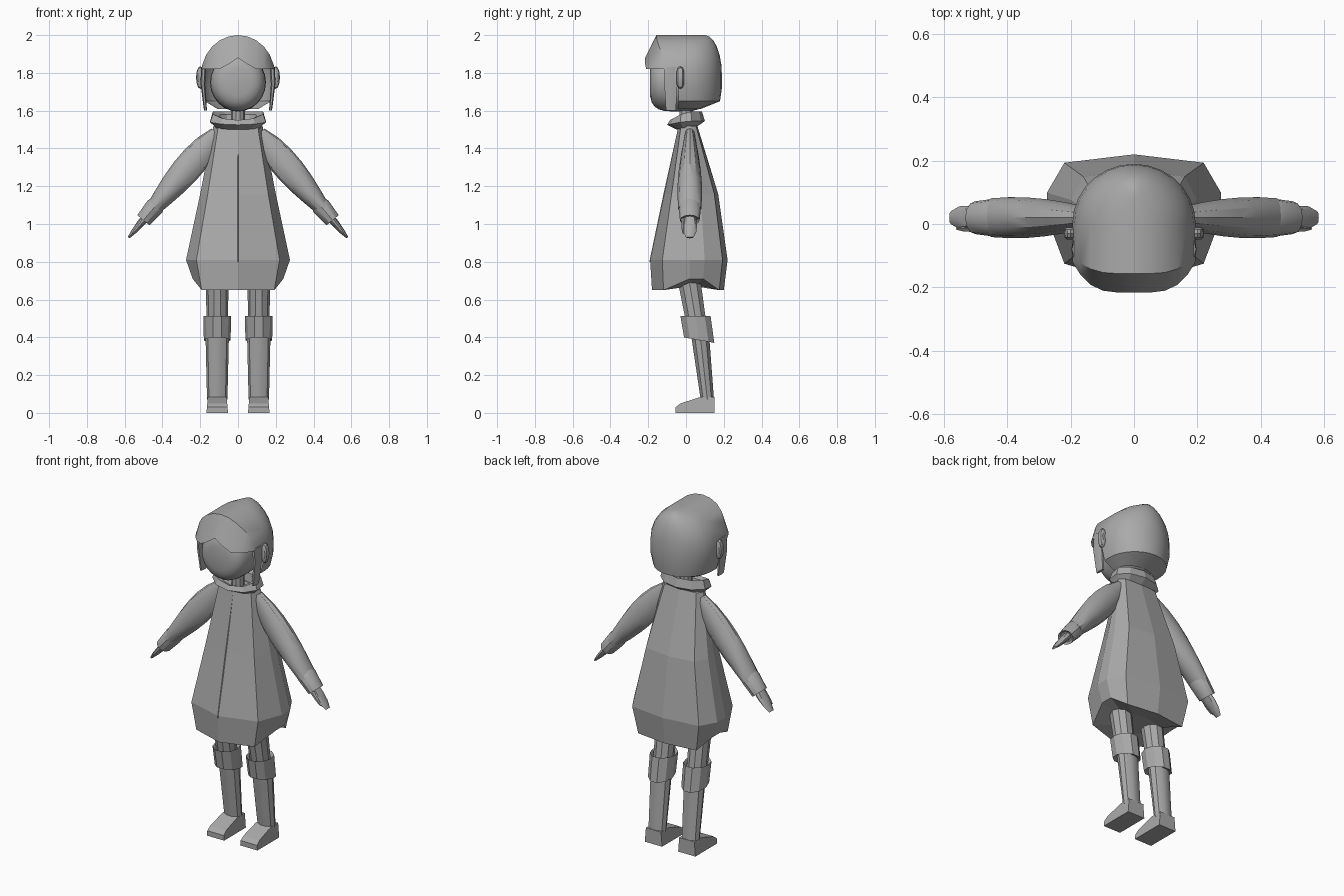
import bpy
import bmesh
from math import cos, sin, pi, radians, copysign
from mathutils import Vector

if "Cube" in bpy.data.objects:
    bpy.data.objects.remove(bpy.data.objects["Cube"], do_unlink=True)

GREY = (0.4, 0.4, 0.4, 1)
material = bpy.data.materials.new("plain grey")
material.use_nodes = True
material.diffuse_color = GREY
material.node_tree.nodes["Principled BSDF"].inputs["Base Color"].default_value = GREY


def loft(name, rings, side=1, closed=True, caps=True, smooth=True):
    """Skin a list of equal-length point rings; side=-1 mirrors in x."""
    bm = bmesh.new()
    rows = [[bm.verts.new((x * side, y, z)) for x, y, z in points] for points in rings]
    count = len(rows[0])
    for lower, upper in zip(rows, rows[1:]):
        for here in range(count if closed else count - 1):
            following = (here + 1) % count
            bm.faces.new((lower[here], lower[following], upper[following], upper[here]))
    if caps:
        bm.faces.new(rows[0])
        bm.faces.new(rows[-1])
    bmesh.ops.remove_doubles(bm, verts=bm.verts, dist=0.0005)
    bmesh.ops.recalc_face_normals(bm, faces=bm.faces)
    mesh = bpy.data.meshes.new(name)
    bm.to_mesh(mesh)
    bm.free()
    mesh.polygons.foreach_set("use_smooth", [smooth] * len(mesh.polygons))
    if smooth:
        mesh.set_sharp_from_angle(angle=radians(32))
    mesh.materials.append(material)
    bpy.context.collection.objects.link(bpy.data.objects.new(name, mesh))


def angles(count):
    return [2 * pi * step / count for step in range(count)]


def ring(centre, u_axis, v_axis, count=10):
    """Ellipse around centre spanned by two half-axes."""
    centre, u_axis, v_axis = Vector(centre), Vector(u_axis), Vector(v_axis)
    return [centre + u_axis * cos(a) + v_axis * sin(a) for a in angles(count)]


def level(x, y, z, width, depth, tilt=0, count=10):
    """Horizontal ellipse; tilt raises or lowers its back edge."""
    return ring((x, y, z), (width, 0, 0), (0, depth, tilt), count)


def blob(name, centre, radii, power=1, side=1, count=24):
    """Rounded body turned around y; a low power makes it boxier."""
    x, y, z = centre
    width, depth, height = radii
    rings = []
    for step in range(1, count // 2):
        turn = 2 * pi * step / count
        size = sin(turn) ** power
        along = copysign(abs(cos(turn)) ** power, -cos(turn))
        rings.append(ring((x, y + depth * along, z), (width * size, 0, 0), (0, 0, height * size), count))
    loft(name, rings, side)


def coat_ring(z, width, front, back, lift=0):
    """Ten-sided section with set-in corners; lift raises the sides."""
    corner = width * 0.8
    half = [(0, front, z), (corner, front * 0.66, z), (width, 0.02, z + lift),
            (width, back * 0.45, z + lift), (corner, back * 0.88, z), (0, back, z)]
    return half + [(-x, y, height) for x, y, height in half[-2:0:-1]]


def collar_ring(z, width, depth, dip):
    """Flat-fronted loop that sags at the front."""
    return [(width * cos(a + pi / 10), depth * sin(a + pi / 10), z - dip * max(0, -sin(a + pi / 10)))
            for a in angles(10)]


def arm_ring(along, radius, depth, count=12, shift=0):
    """Ring across the arm line: along is 0 at the shoulder, 1 at the wrist."""
    centre = Vector((0.11, 0.02 + shift, 1.48)) + Vector((0.34, 0, -0.4)) * along
    return ring(centre, Vector((0.77, 0, 0.64)) * radius, (0, depth, 0), count)


# Coat: faceted bell, closed under the hem, with a narrow front seam
loft("coat", [coat_ring(1.52, 0.13, -0.04, 0.06), coat_ring(1.16, 0.2, -0.115, 0.17),
              coat_ring(0.81, 0.275, -0.19, 0.22), coat_ring(0.65, 0.24, -0.18, 0.2, 0.06),
              coat_ring(0.67, 0.1, -0.1, 0.1)], smooth=False)
loft("coat_front_seam", [level(0, y, z, 0.003, 0.004, count=4)
                         for y, z in ((-0.04, 1.5), (-0.115, 1.16), (-0.19, 0.8))])

# Neck and open, folded collar
loft("collar", [collar_ring(1.51, 0.12, 0.05, 0.01), collar_ring(1.545, 0.155, 0.1, 0.02),
                collar_ring(1.595, 0.14, 0.085, 0.045), collar_ring(1.58, 0.1, 0.06, 0.04),
                collar_ring(1.53, 0.1, 0.05, 0.02)], caps=False, smooth=False)
loft("neck", [level(0, 0, z, 0.036, 0.036) for z in (1.48, 1.68)])

# Face: boxy rounded drum
blob("face", (0, -0.04, 1.75), (0.148, 0.153, 0.155), 0.55)


def hair_row(z, width, back, crest, tip):
    """One band: fringe tip, crest, around the back, and the other side."""
    steps = 14
    band = [(width * cos(pi * i / steps), back * sin(pi * i / steps), z) for i in range(steps + 1)]
    x, y, height = tip
    return [tip, (width, crest, z)] + band + [(-width, crest, z), (-x, y, height)]


# Hair: vaulted crown with a peaked fringe, tucked in below
hair = []
for step in range(7):
    turn = pi / 2 * step / 6
    width, sweep = 0.195 * sin(turn), sin(turn) ** 4
    peak = 0.06 * max(0, 1 - width / 0.09)
    hair.append(hair_row(1.79 + 0.21 * cos(turn), width, 0.1 + 0.09 * sin(turn), -0.157 + 0.06 * sweep,
                         (width, -0.217 + 0.1 * sweep, 1.82 + peak)))
for z, width, back in ((1.72, 0.193, 0.19), (1.65, 0.175, 0.18), (1.61, 0.11, 0.08)):
    hair.append(hair_row(z, width, back, -0.04, (width, -0.04, z)))
loft("hair", hair, closed=False, caps=False)

for side, word in ((1, "left"), (-1, "right")):
    # Side lock and ear
    loft(word + "_hair_lock", [level(0.182, -0.08, 1.83, 0.014, 0.04, count=6),
                               level(0.186, -0.08, 1.74, 0.012, 0.04, count=6),
                               level(0.172, -0.08, 1.6, 0.008, 0.03, count=6)], side)
    blob(word + "_ear", (0.2, -0.03, 1.775), (0.022, 0.022, 0.06), 0.8, side, 12)

    # Sleeve swelling towards the elbow, then cuff, hand and thumb
    sleeve = []
    for step in range(7):
        along = step / 6
        sleeve.append(arm_ring(along, 0.04 + 0.037 * sin(pi * along ** 0.8), 0.025 + 0.04 * sin(2 * along)))
    loft(word + "_sleeve", sleeve, side)
    loft(word + "_cuff", [arm_ring(0.92, 0.042, 0.05), arm_ring(0.97, 0.05, 0.06),
                          arm_ring(1.15, 0.042, 0.052), arm_ring(1.13, 0.03, 0.04)], side)
    loft(word + "_hand", [arm_ring(1.1, 0.022, 0.03, 8), arm_ring(1.2, 0.02, 0.038, 8),
                          arm_ring(1.3, 0.014, 0.036, 8), arm_ring(1.38, 0.006, 0.02, 8)], side)
    loft(word + "_thumb", [arm_ring(along, radius, radius, 6, -0.035)
                           for along, radius in ((1.14, 0.012), (1.25, 0.01), (1.32, 0.004))], side)

    # Leg, turned-down boot band and tapering shaft
    leg_x = 0.11
    loft(word + "_leg", [level(leg_x, 0.01, 0.74, 0.06, 0.065), level(leg_x, 0.055, 0.47, 0.057, 0.056)], side)
    loft(word + "_boot_band", [level(leg_x, 0.06, 0.49, 0.057, 0.06), level(leg_x, 0.05, 0.513, 0.073, 0.084),
                               level(leg_x, 0.07, 0.385, 0.071, 0.084, -0.015),
                               level(leg_x, 0.075, 0.395, 0.055, 0.05, -0.01)], side, smooth=False)
    loft(word + "_boot_shaft", [level(leg_x, 0.075, 0.41, 0.062, 0.05), level(leg_x, 0.113, 0.07, 0.054, 0.037)],
         side)

    # Foot: side outline, narrower along the upper edge
    outline = [(0.15, 0), (-0.055, 0), (-0.055, 0.03), (-0.03, 0.05), (0.08, 0.085), (0.15, 0.085)]
    foot = [[(leg_x + edge * (0.057 - z / 12), y, z) for y, z in outline] for edge in (-1, 1)]
    loft(word + "_foot", foot, side, smooth=False)
